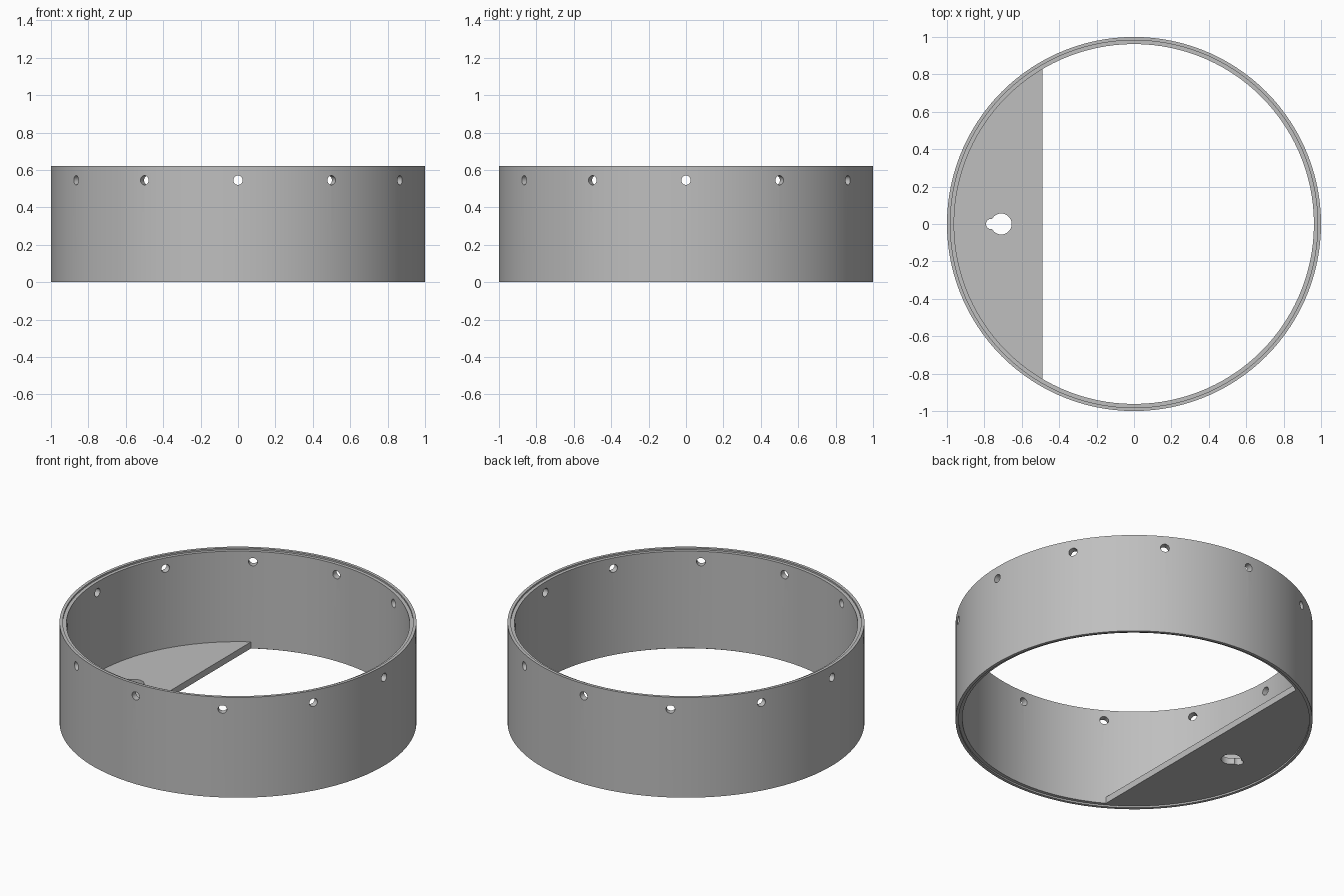
import bpy, bmesh
from math import pi, cos, sin, acos, radians
from mathutils import Matrix, Vector

if "Cube" in bpy.data.objects:
    bpy.data.objects.remove(bpy.data.objects["Cube"], do_unlink=True)

HEIGHT, STEP, INNER, LEDGE = 0.62, 0.01, 0.962, 0.982
SEGMENTS = 120

grey = bpy.data.materials.new("plain grey")
grey.use_nodes = True
colour = (0.52, 0.52, 0.52, 1)
grey.diffuse_color = colour
grey.node_tree.nodes["Principled BSDF"].inputs["Base Color"].default_value = colour


def make_object(name, bm):
    bmesh.ops.recalc_face_normals(bm, faces=bm.faces)
    mesh = bpy.data.meshes.new(name)
    bm.to_mesh(mesh)
    bm.free()
    mesh.materials.append(grey)
    obj = bpy.data.objects.new(name, mesh)
    bpy.context.collection.objects.link(obj)
    return obj


def cylinder(bm, radius, depth, matrix):
    bmesh.ops.create_cone(bm, cap_ends=True, segments=32, radius1=radius,
                          radius2=radius, depth=depth, matrix=matrix)


def cut(obj, cutter):
    cutter.hide_render = True
    mod = obj.modifiers.new("cut", 'BOOLEAN')
    mod.operation, mod.solver, mod.object = 'DIFFERENCE', 'EXACT', cutter
    bpy.context.view_layer.objects.active = obj
    bpy.ops.object.modifier_apply(modifier=mod.name)
    bpy.data.objects.remove(cutter, do_unlink=True)


def smooth(obj):
    bpy.ops.object.select_all(action='DESELECT')
    obj.select_set(True)
    bpy.context.view_layer.objects.active = obj
    bpy.ops.object.shade_smooth_by_angle(angle=radians(30))


# Ring wall: a lathed section with a shallow inner ledge at both rims
section = [(1, 0), (1, HEIGHT), (LEDGE, HEIGHT), (LEDGE, HEIGHT - STEP),
           (INNER, HEIGHT - STEP), (INNER, STEP), (LEDGE, STEP), (LEDGE, 0)]
bm = bmesh.new()
loops = []
for i in range(SEGMENTS):
    a = 2 * pi * i / SEGMENTS
    loops.append([bm.verts.new((r * cos(a), r * sin(a), z)) for r, z in section])
for i, loop in enumerate(loops):
    following = loops[(i + 1) % SEGMENTS]
    for j in range(len(section)):
        k = (j + 1) % len(section)
        bm.faces.new((loop[j], following[j], following[k], loop[k]))
ring = make_object("ring_wall", bm)

# Twelve radial holes near the top rim
bm = bmesh.new()
for i in range(12):
    a = i * pi / 6
    direction = Vector((cos(a), sin(a), 0))
    turn = direction.to_track_quat('Z', 'Y').to_matrix().to_4x4()
    place = Matrix.Translation(direction * 0.98 + Vector((0, 0, 0.545)))
    cylinder(bm, 0.025, 0.2, place @ turn)
cut(ring, make_object("hole_cutter", bm))
smooth(ring)

# Base plate: a circle segment closed by a straight edge
half = acos(0.49 / (INNER + 0.002))
bm = bmesh.new()
outline = []
for i in range(49):
    a = pi - half + 2 * half * i / 48
    outline.append(bm.verts.new(((INNER + 0.002) * cos(a), (INNER + 0.002) * sin(a), STEP)))
face = bm.faces.new(outline)
raised = bmesh.ops.extrude_face_region(bm, geom=[face])["geom"]
bmesh.ops.translate(bm, vec=(0, 0, 0.04),
                    verts=[v for v in raised if isinstance(v, bmesh.types.BMVert)])
plate = make_object("base_plate", bm)

# Keyhole opening through the plate
for x, radius in ((-0.71, 0.056), (-0.763, 0.028)):
    bm = bmesh.new()
    cylinder(bm, radius, 0.3, Matrix.Translation((x, 0, 0.03)))
    cut(plate, make_object("keyhole_cutter", bm))
smooth(plate)
